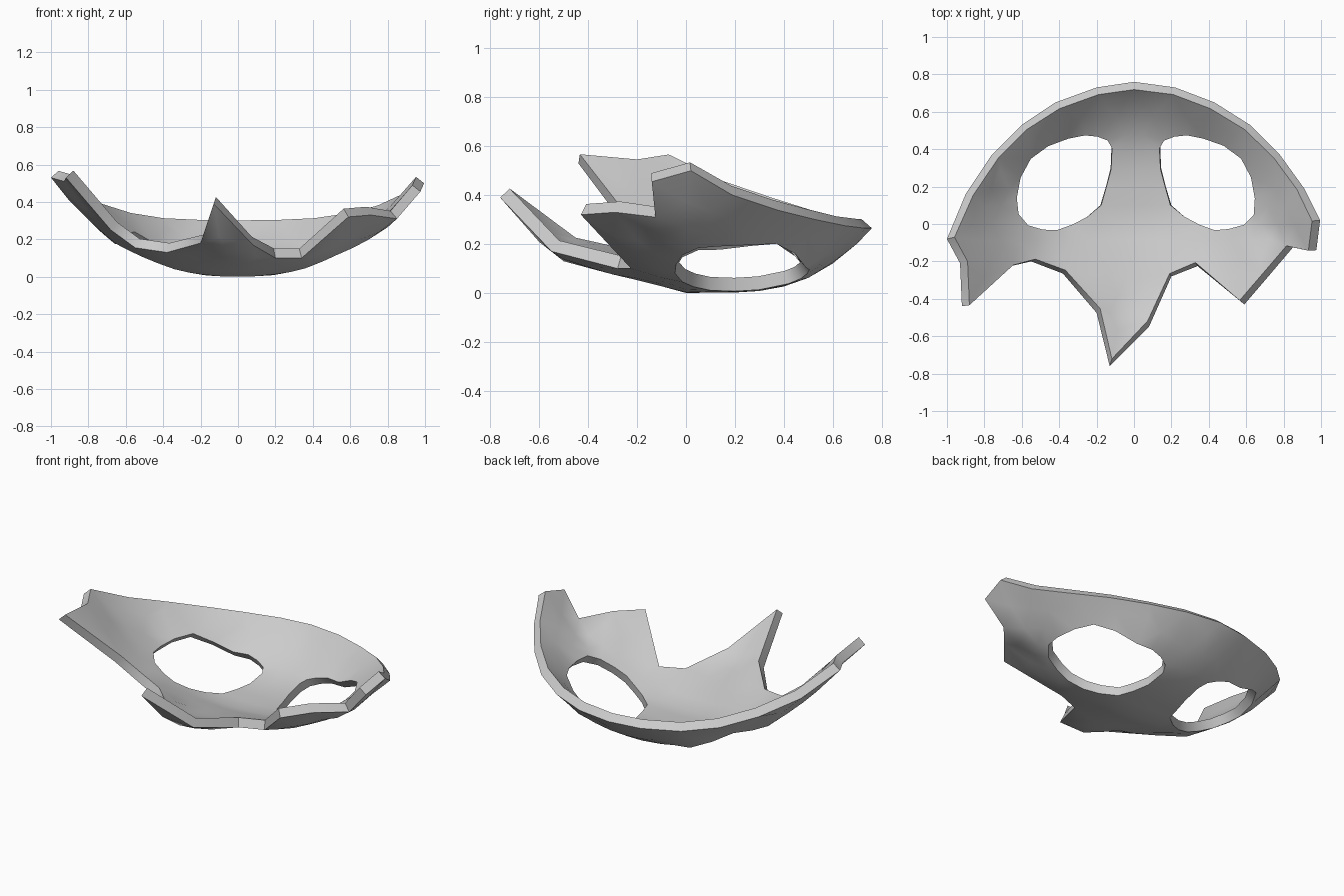
import bpy, bmesh, math
from mathutils import Vector
from mathutils.geometry import delaunay_2d_cdt

if "Cube" in bpy.data.objects:
    bpy.data.objects.remove(bpy.data.objects["Cube"])

# Outline of the outer (lower) skin: curved brow rim, then the broken front edge
rim = [(0.995, 0.02, .50), (.91, .19, .40), (.78, .37, .34), (.62, .53, .30), (.43, .65, .275),
       (.22, .73, .265), (0, .76, .265), (-.2, .73, .265), (-.42, .65, .275), (-.6, .53, .30),
       (-.76, .37, .35), (-.9, .16, .42), (-1, -.08, .53)]
broken = [(-.93, -.21, .51), (-.92, -.44, .53), (-.68, -.23, .25), (-.55, -.2, .155),
          (-.38, -.265, .13), (-.2, -.475, .18), (-.13, -.76, .39), (.08, -.55, .17),
          (.2, -.28, .10), (.34, -.225, .10), (.59, -.43, .32), (.71, -.29, .33),
          (.85, -.125, .31), (.975, -.14, .455)]
outline = rim + broken

# Eye opening, mirrored for the other side
eye = [(.14, .42), (.165, .47), (.22, .495), (.29, .505), (.39, .49), (.51, .445), (.605, .37),
       (.66, .265), (.68, .14), (.67, .05), (.615, -.015), (.53, -.04), (.45, -.045),
       (.36, -.015), (.28, .03), (.2, .1), (.17, .2), (.145, .3)]
loops = [[p[:2] for p in outline], eye, [(.02 - x, y) for x, y in eye]]


def base(x, y):
    """Bowl-shaped face: steep at the brow, gently rising at the front."""
    z = .5 * abs(x) ** 2.5
    return z + (.955 * (y - .1) ** 3 if y > .1 else 0) + (-.25 * y if y < 0 else 0)


# Correct the bowl so it passes through the outline heights
anchors = [(x, y, z - base(x, y)) for x, y, z in outline]
anchors += [(s * x, y, 0) for s in (-1, 1)
            for x, y in ((0, -.3), (.06, -.45), (0, 0), (0, .3), (0, .5), (.4, -.1), (.4, .5), (.66, .15), (.2, .2))]


def height(x, y):
    num = den = 0
    for ax, ay, r in anchors:
        w = ((x - ax) ** 2 + (y - ay) ** 2 + 1e-6) ** -1.5
        num += w * r
        den += w
    return max(0, base(x, y) + num / den)


def inside(x, y, poly):
    hit = False
    for (ax, ay), (bx, by) in zip(poly, poly[1:] + poly[:1]):
        if (ay > y) != (by > y) and x < ax + (bx - ax) * (y - ay) / (by - ay):
            hit = not hit
    return hit


def solid(x, y):
    return inside(x, y, loops[0]) and not any(inside(x, y, e) for e in loops[1:])


def edge_distance(x, y):
    best = 9
    p = Vector((x, y))
    for poly in loops:
        for a, b in zip(poly, poly[1:] + poly[:1]):
            a, b = Vector(a), Vector(b)
            t = max(0, min(1, (p - a).dot(b - a) / (b - a).length_squared))
            best = min(best, (p - a.lerp(b, t)).length)
    return best


# Flat sheet with holes, filled with an even scatter of inner points
pts, edges = [], []
for poly in loops:
    n, s = len(poly), len(pts)
    pts += [Vector(p) for p in poly]
    edges += [(s + i, s + (i + 1) % n) for i in range(n)]
step = .1
for j in range(-8, 9):
    for i in range(-10, 11):
        x, y = (i + .5 * (j % 2)) * step, j * step
        if solid(x, y) and edge_distance(x, y) > .04:
            pts.append(Vector((x, y)))
verts, _, faces, *_ = delaunay_2d_cdt(pts, edges, [], 0, 1e-5)

# Lift the sheet into the bowl
bm = bmesh.new()
bv = [bm.verts.new((v.x, v.y, height(v.x, v.y))) for v in verts]
for f in faces:
    c = sum((verts[i] for i in f), Vector((0, 0))) / len(f)
    if solid(c.x, c.y):
        bm.faces.new([bv[i] for i in f])
bmesh.ops.delete(bm, geom=[v for v in bm.verts if not v.link_faces], context='VERTS')
bm.normal_update()
for f in bm.faces:
    if f.normal.z < 0:
        f.normal_flip()
mesh = bpy.data.meshes.new("broken_mask")
bm.to_mesh(mesh)
bm.free()
mask = bpy.data.objects.new("broken_mask", mesh)
bpy.context.collection.objects.link(mask)

# Shell thickness towards the hollow side
shell = mask.modifiers.new("shell", 'SOLIDIFY')
shell.thickness = .055
shell.offset = 1
bpy.context.view_layer.objects.active = mask
mask.select_set(True)
bpy.ops.object.modifier_apply(modifier="shell")
bpy.ops.object.shade_smooth_by_angle(angle=math.radians(40))
